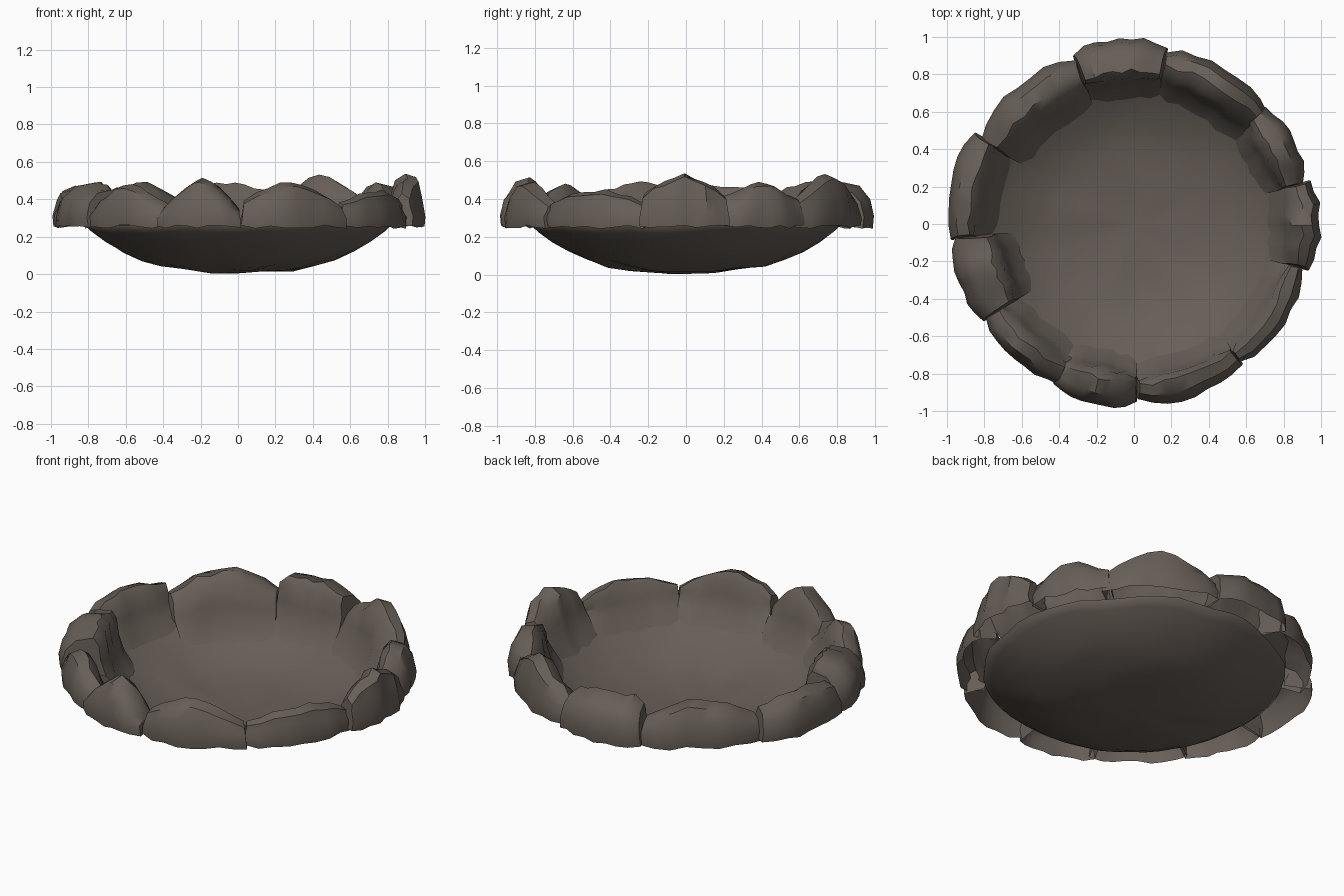
import bpy, bmesh, math, random
from mathutils import noise, Vector

if "Cube" in bpy.data.objects:
    bpy.data.objects.remove(bpy.data.objects["Cube"])

random.seed(4)
stone = bpy.data.materials.new("dark brown stone")
stone.diffuse_color = (0.135, 0.112, 0.094, 1)
stone.use_nodes = True
stone.node_tree.nodes["Principled BSDF"].inputs["Base Color"].default_value = stone.diffuse_color

# bowl profile (radius, height)
PROFILE = [(0.0, 0.004), (0.15, 0.012), (0.3, 0.025), (0.42, 0.045), (0.52, 0.075),
           (0.62, 0.12), (0.71, 0.175), (0.78, 0.225), (0.82, 0.26)]


def bowl_z(r):
    for (r0, z0), (r1, z1) in zip(PROFILE, PROFILE[1:]):
        if r <= r1:
            return z0 + (z1 - z0) * (r - r0) / (r1 - r0)
    return PROFILE[-1][1]


def finish(bm, name, angle):
    me = bpy.data.meshes.new(name)
    bm.to_mesh(me)
    bm.free()
    ob = bpy.data.objects.new(name, me)
    bpy.context.collection.objects.link(ob)
    me.materials.append(stone)
    bpy.ops.object.select_all(action='DESELECT')
    ob.select_set(True)
    bpy.context.view_layer.objects.active = ob
    bpy.ops.object.shade_smooth_by_angle(angle=math.radians(angle))
    return ob


# thin hammered bowl
SEG = 48
bm = bmesh.new()
layers = []
for lift in (0.0, 0.008):
    centre = bm.verts.new((0, 0, PROFILE[0][1] + lift))
    rings = []
    for r, z in PROFILE[1:]:
        ring = []
        for i in range(SEG):
            a = 2 * math.pi * i / SEG
            p = Vector((r * math.cos(a), r * math.sin(a), z))
            n = noise.noise(p * 5) * 0.018
            ring.append(bm.verts.new((p.x * (1 + n), p.y * (1 + n), max(0, z + n) + lift)))
        rings.append(ring)
    for i in range(SEG):
        j = (i + 1) % SEG
        bm.faces.new((centre, rings[0][i], rings[0][j]))
        for a, b in zip(rings, rings[1:]):
            bm.faces.new((a[i], b[i], b[j], a[j]))
    layers.append(rings[-1])
for i in range(SEG):
    j = (i + 1) % SEG
    bm.faces.new((layers[0][i], layers[0][j], layers[1][j], layers[1][i]))
bmesh.ops.recalc_face_normals(bm, faces=bm.faces)
finish(bm, "bowl", 50)

# rim stones, open underneath: start angle, end angle, inner radius, outer radius,
# peak height, peak position along the stone, shoulder height, crest radius
STONES = [
    (79, 110, 0.74, 0.995, 0.50, 0.70, 0.46, 0.82),
    (39, 80, 0.74, 0.97, 0.53, 0.45, 0.40, 0.86),
    (13, 42, 0.75, 0.97, 0.49, 0.50, 0.41, 0.84),
    (-15, 14, 0.79, 1.00, 0.535, 0.45, 0.42, 0.90),
    (-53, -14, 0.80, 0.97, 0.45, 0.60, 0.39, 0.87),
    (-89, -52, 0.79, 0.98, 0.49, 0.45, 0.39, 0.86),
    (-117, -89, 0.76, 0.99, 0.52, 0.50, 0.37, 0.84),
    (-148, -115, 0.77, 0.975, 0.48, 0.45, 0.37, 0.86),
    (-176, -147, 0.69, 0.99, 0.49, 0.50, 0.45, 0.78),
    (150, 185, 0.79, 1.01, 0.48, 0.50, 0.43, 0.88),
    (109, 152, 0.71, 0.97, 0.50, 0.45, 0.40, 0.83),
]
N = 8
for k, (a0, a1, ri, ro, peak, mid, shoulder, crest) in enumerate(STONES):
    bm = bmesh.new()
    sections = []
    mean = (a0 + a1) / 2
    for s in range(N + 1):
        t = s / N
        end = abs(2 * t - 1) ** 4              # 1 at the two ends
        u = t / mid if t < mid else (1 - t) / (1 - mid)
        h = shoulder + (peak - shoulder) * min(1, u * 1.15) ** 0.8
        h += random.uniform(-0.014, 0.008)
        inner = ri + 0.04 * end + random.uniform(-0.01, 0.012)
        outer = ro - 0.03 * end + random.uniform(-0.015, 0.005)
        top = crest + random.uniform(-0.012, 0.012)
        base = 0.25 + random.uniform(-0.008, 0.012)
        foot = bowl_z(inner)
        pts = [(outer - 0.005, base), (outer, 0.31),
               (outer - 0.02, 0.25 + (h - 0.25) * 0.65),
               ((outer + top) / 2 + 0.01, h - 0.02), (top, h),
               (top * 0.5 + inner * 0.5, h - 0.04),
               (inner + 0.02, foot + (h - foot) * 0.5),
               (inner - 0.01, foot + 0.04), (inner - 0.07, bowl_z(inner - 0.07) + 0.012)]
        sec = []
        for i, (r, z) in enumerate(pts):
            a = math.radians(a0 + (a1 - a0) * t)
            if 1 <= i <= 6:                    # upper parts lean towards the middle
                a += math.radians((mean - math.degrees(a)) * 0.10 * (z - 0.25) / 0.25)
                z += random.uniform(-0.008, 0.004)
            sec.append(bm.verts.new((r * math.cos(a), r * math.sin(a), z)))
        sections.append(sec)
    for A, B in zip(sections, sections[1:]):
        for i in range(len(A) - 1):
            bm.faces.new((A[i], B[i], B[i + 1], A[i + 1]))
    # end walls, as strips that stay above the bowl
    for sec, a, flip in ((sections[0], a0, False), (sections[-1], a1, True)):
        a = math.radians(a)
        corner = bm.verts.new((0.83 * math.cos(a), 0.83 * math.sin(a), 0.265))
        for p, q in zip(sec[:-1], sec[1:-1]):
            bm.faces.new((corner, q, p) if flip else (corner, p, q))
    finish(bm, "rim_stone_%02d" % (k + 1), 42)
